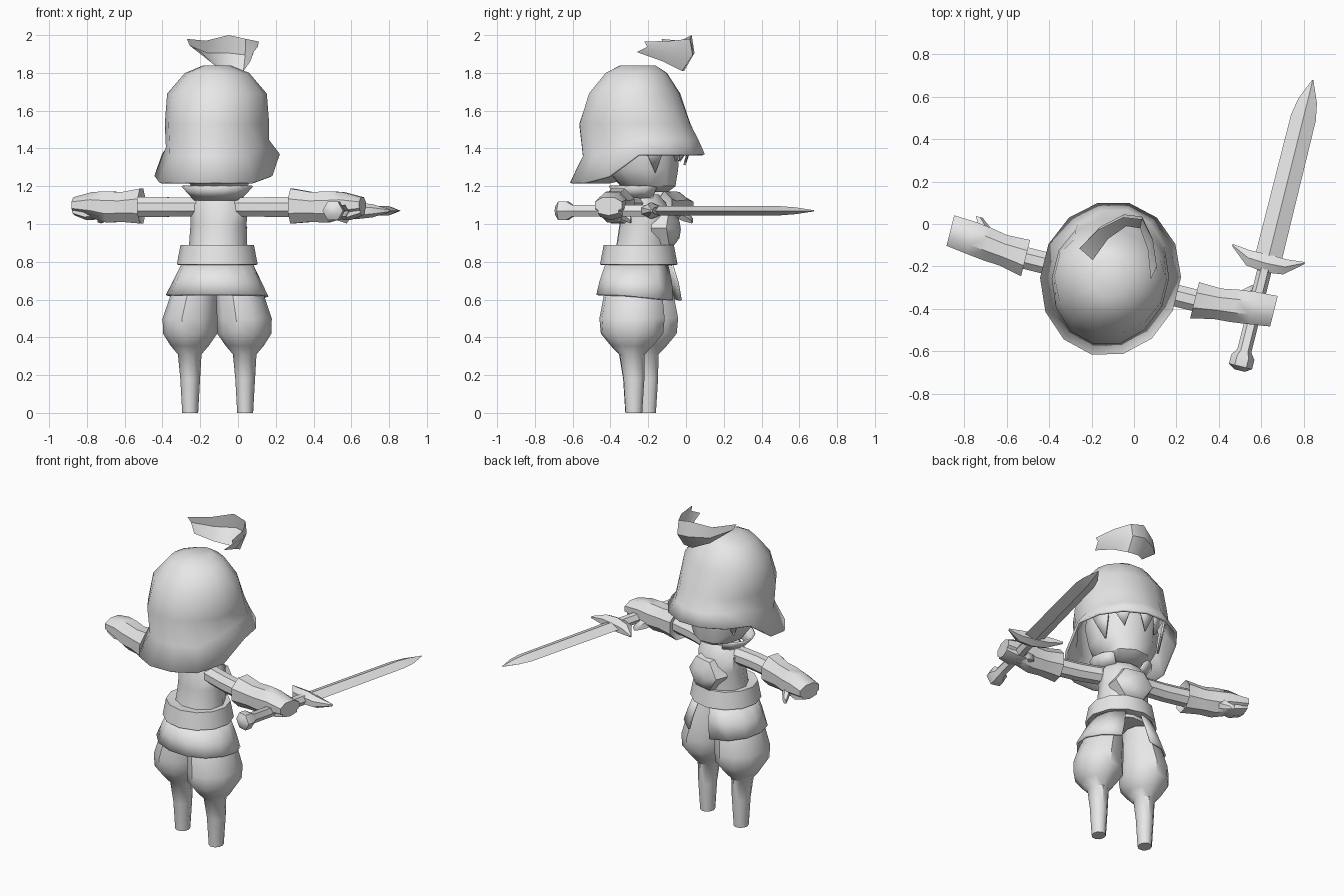
import bpy, bmesh, math
from mathutils import Matrix, Vector

if "Cube" in bpy.data.objects:
    bpy.data.objects.remove(bpy.data.objects["Cube"])

grey = bpy.data.materials.new("plain grey")
grey.use_nodes = True
grey.diffuse_color = (0.8, 0.8, 0.8, 1)
grey.node_tree.nodes["Principled BSDF"].inputs["Base Color"].default_value = (0.8, 0.8, 0.8, 1)

# The whole figure is turned slightly about its own axis
PLACE = Matrix.Translation((-0.11, -0.25, 0)) @ Matrix.Rotation(math.radians(-14), 4, 'Z')


def finish(name, bm, angle=40, thickness=0):
    bmesh.ops.recalc_face_normals(bm, faces=bm.faces)
    bm.transform(PLACE)
    mesh = bpy.data.meshes.new(name)
    bm.to_mesh(mesh)
    bm.free()
    mesh.materials.append(grey)
    ob = bpy.data.objects.new(name, mesh)
    bpy.context.collection.objects.link(ob)
    if thickness:
        mod = ob.modifiers.new("thickness", 'SOLIDIFY')
        mod.thickness = thickness
        mod.offset = -1
    bpy.ops.object.select_all(action='DESELECT')
    ob.select_set(True)
    bpy.context.view_layer.objects.active = ob
    bpy.ops.object.shade_smooth_by_angle(angle=math.radians(angle))
    return ob


def loft(name, rings, closed=True, caps=(True, True), angle=40, thickness=0):
    """Skin a list of point rings."""
    bm = bmesh.new()
    rows = [[bm.verts.new(p) for p in ring] for ring in rings]
    n = len(rows[0])
    for a, b in zip(rows, rows[1:]):
        for i in range(n if closed else n - 1):
            j = (i + 1) % n
            bm.faces.new((a[i], a[j], b[j], b[i]))
    if closed and caps[0]:
        bm.faces.new(rows[0])
    if closed and caps[1]:
        bm.faces.new(rows[-1])
    return finish(name, bm, angle, thickness)


def ring_z(z, rx, ry, cx=0, cy=0, n=10):
    return [(cx + rx * math.cos(t), cy + ry * math.sin(t), z)
            for t in (math.tau * (i + 0.5) / n for i in range(n))]


def ring_x(x, y, z, ry, rz, n=8):
    return [(x, y + ry * math.cos(t), z + rz * math.sin(t))
            for t in (math.tau * (i + 0.5) / n for i in range(n))]


def ring_y(x, y, z, rx, rz, n=6):
    return [(x + rx * math.cos(t), y, z + rz * math.sin(t))
            for t in (math.tau * i / n for i in range(n))]


def arc(z, rx, ry, gap, n=12, cy=0, dip=0):
    """Open ring with a gap of +-gap degrees at the face side."""
    pts = []
    for i in range(n + 1):
        t = math.radians(90 + gap + (360 - 2 * gap) * i / n)
        pts.append((rx * math.cos(t), cy + ry * math.sin(t), z - dip * max(0, math.sin(t))))
    return pts


# Bowl of hair: rim rises from the nape to the forehead
def rim_z(y):
    return 1.22 + 0.15 * min(1, max(0, (y + 0.13) / 0.2))


hair = []
for z, rx, back, front in ((1.84, .07, .1, .09), (1.80, .17, .18, .15), (1.69, .265, .27, .22),
                           (1.53, .275, .325, .28), (None, .27, .305, .325), (0, .33, .375, .36)):
    ring = []
    for i in range(14):
        t = math.tau * (i + 0.5) / 14
        y = math.sin(t) * (front if math.sin(t) > 0 else back)
        h = z if z else rim_z(y) + (0.14 if z is None else 0) * (1 if y < 0 else 0.55)
        ring.append((rx * math.cos(t), y, h))
    hair.append(ring)
loft("hair", hair, caps=(True, False), thickness=0.015)

# Head, neck and fringe strands
loft("head", [ring_z(z, rx, ry, cy=cy) for z, rx, ry, cy in (
    (1.17, .08, .08, .08), (1.20, .15, .15, .05), (1.29, .20, .195, .02),
    (1.42, .22, .21, .01), (1.56, .19, .19, 0), (1.66, .08, .08, 0))])
loft("neck", [ring_z(1.10, .07, .07), ring_z(1.22, .07, .07, cy=.02)])
for k, (a, low) in enumerate(((-62, 1.27), (-30, 1.33), (8, 1.31), (34, 1.33), (62, 1.27))):
    bm = bmesh.new()
    corners = []
    for da, r, z in ((-14, .30, 1.44), (14, .30, 1.44), (4, .25, low)):
        t = math.radians(90 + a + da)
        corners.append(bm.verts.new((.8 * r * math.cos(t), r * math.sin(t), z)))
    bm.faces.new(corners)
    finish("fringe_strand_%d" % (k + 1), bm, thickness=0.012)

# Loose tuft floating over the head
cols = ((-.27, -.13, 1.98, 1.91), (-.17, -.03, 1.97, 1.84), (-.05, .03, 2.0, 1.81),
        (.04, .02, 1.98, 1.81), (.09, -.08, 1.97, 1.86), (.11, -.22, 1.965, 1.91))
back = PLACE.inverted()
loft("hair_tuft", [[back @ Vector((x * s, y + d, top + (low - top) * f)) for x, y, top, low in cols]
                   for s, d, f in ((1, 0, 0), (.95, .015, .5), (.72, -.04, 1))], closed=False)

# Torso, collar, chest plate, belt and split skirt
loft("torso", [ring_z(z, rx, ry, cy=cy) for z, rx, ry, cy in (
    (.76, .17, .16, 0), (.90, .155, .14, .02), (1.0, .15, .135, .03),
    (1.10, .155, .125, .03), (1.155, .11, .09, .02))])
loft("collar", [arc(1.13, .115, .10, 35), arc(1.205, .185, .15, 35)], closed=False, thickness=0.01)
loft("chest_plate", [ring_y(0, .10, .98, .13, .125), ring_y(0, .18, .98, .12, .105),
                     ring_y(0, .215, .97, .06, .05)])
loft("belt", [ring_z(z, rx, ry, n=12) for z, rx, ry in (
    (.885, .15, .14), (.89, .195, .185), (.785, .215, .205), (.78, .17, .16))])
loft("skirt", [arc(.79, .19, .18, 16), arc(.70, .235, .21, 18, dip=.01),
               arc(.625, .275, .225, 20, dip=.03)], closed=False, thickness=0.012)

# Legs and arms, mirrored left and right
for side, s in (("left", 1), ("right", -1)):
    loft(side + "_leg", [ring_z(z, rx, ry, cx=s * cx, cy=cy) for z, rx, ry, cx, cy in (
        (.75, .08, .12, .10, 0), (.62, .125, .16, .125, 0), (.50, .143, .178, .148, 0),
        (.42, .142, .17, .148, 0), (.355, .10, .115, .15, 0), (.31, .062, .07, .15, 0),
        (.18, .052, .058, .15, .01), (0, .042, .046, .15, .01))])
    loft(side + "_sleeve", [ring_x(s * x, y, 1.09, r, rz) for x, y, r, rz in (
        (.09, .01, .06, .055), (.17, 0, .058, .055), (.28, -.01, .056, .056), (.44, -.01, .056, .056))])
    loft(side + "_glove", [ring_x(s * x, y, z, r, rz) for x, y, z, r, rz in (
        (.43, -.01, 1.095, .06, .06), (.41, -.01, 1.095, .095, .10), (.52, 0, 1.09, .08, .085),
        (.60, .01, 1.09, .085, .09), (.68, .02, 1.10, .085, .075), (.785, .03, 1.10, .08, .045))])
    # Curled fingers and thumb under the palm
    loft(side + "_fingers", [ring_x(s * x, y, z, r, rz, 6) for x, y, z, r, rz in (
        (.64, .03, 1.06, .05, .035), (.72, .03, 1.055, .07, .035), (.785, .03, 1.07, .065, .025))])
    loft(side + "_thumb", [ring_y(s * x, y, z, r, r, 5) for x, y, z, r in (
        (.60, .03, 1.07, .03), (.64, .09, 1.045, .033), (.67, .125, 1.02, .018))])

# Sword held in the left hand, pointing forwards
SX, SZ = .695, 1.07
loft("sword_grip", [ring_y(SX, y, SZ, r, r) for y, r in (
    (-.28, .025), (-.26, .056), (-.215, .056), (-.185, .034), (.24, .034))])
loft("sword_guard", [ring_x(SX + x, y, SZ, ry, rz, 6) for x, y, ry, rz in (
    (-.175, .285, .006, .008), (-.09, .245, .042, .035), (0, .24, .05, .045),
    (.09, .245, .042, .035), (.175, .285, .006, .008))])
loft("sword_blade", [ring_y(SX + .004, y, SZ, rx, rz, 4) for y, rx, rz in (
    (.24, .064, .026), (.95, .060, .024), (1.03, .045, .018), (1.13, .003, .003))], angle=25)
